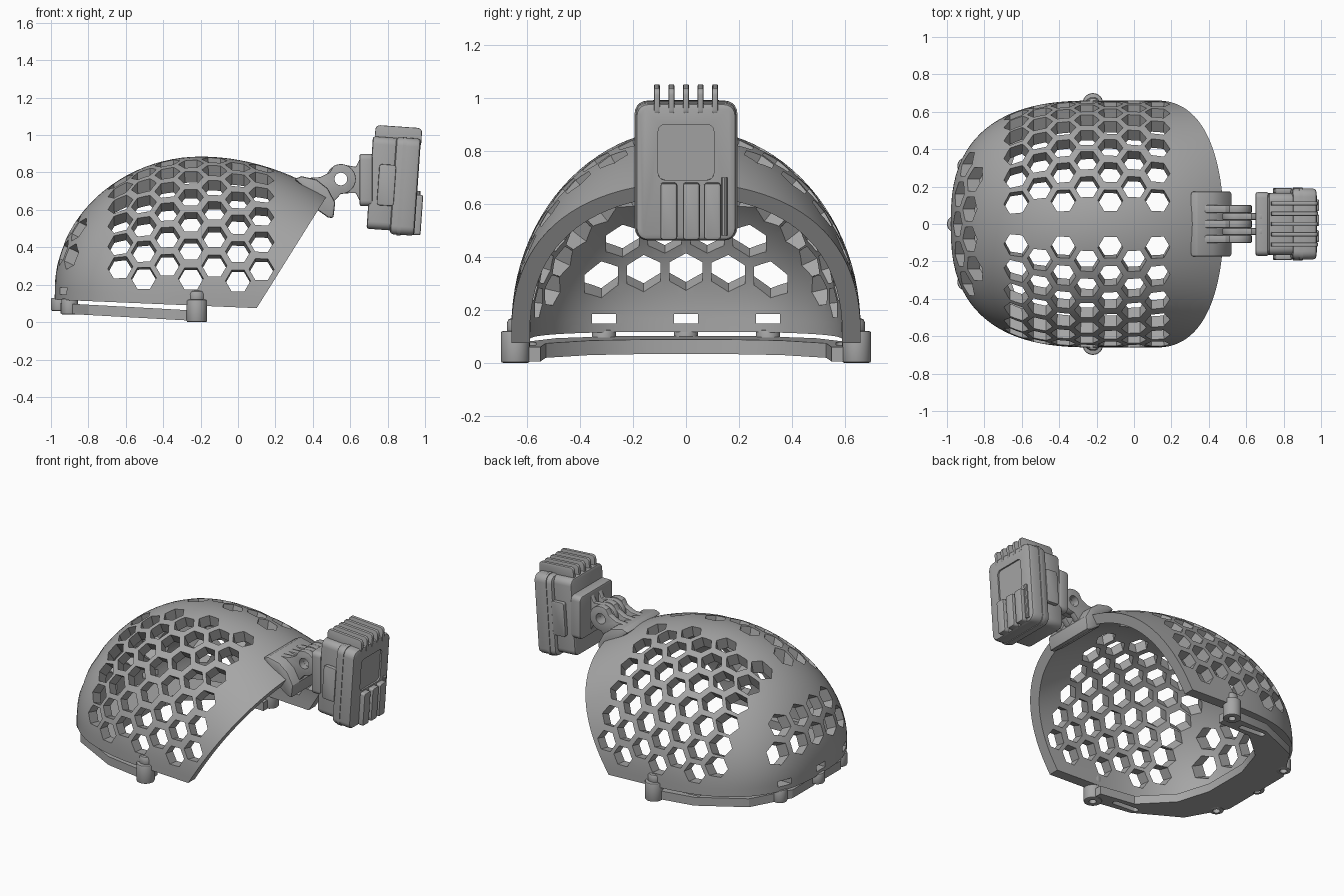
import bpy, bmesh, math
from math import sin, cos, pi, radians
from mathutils import Vector, Matrix

cube = bpy.data.objects.get("Cube")
if cube:
    bpy.data.objects.remove(cube)

GREY = (0.38, 0.38, 0.38, 1)
mat = bpy.data.materials.new("plain grey")
mat.use_nodes = True
mat.diffuse_color = GREY
bsdf = next(n for n in mat.node_tree.nodes if n.type == 'BSDF_PRINCIPLED')
bsdf.inputs["Base Color"].default_value = GREY
bsdf.inputs["Roughness"].default_value = 0.6
parts = []


# ---------- helpers ----------
def to_object(name, bm, keep=True):
    bmesh.ops.recalc_face_normals(bm, faces=bm.faces[:])
    mesh = bpy.data.meshes.new(name)
    bm.to_mesh(mesh)
    bm.free()
    obj = bpy.data.objects.new(name, mesh)
    bpy.context.collection.objects.link(obj)
    if keep:
        mesh.materials.append(mat)
        parts.append(obj)
    else:
        obj.hide_render = True
    return obj


def apply(obj, mod):
    bpy.context.view_layer.objects.active = obj
    bpy.ops.object.modifier_apply(modifier=mod.name)


def cut(obj, *cutters):
    for c in cutters:
        mod = obj.modifiers.new("cut", 'BOOLEAN')
        mod.operation, mod.solver, mod.object = 'DIFFERENCE', 'EXACT', c
        apply(obj, mod)


def prism(name, pts, axis, lo, hi, bevel=0, keep=True):
    """Extrude a flat outline along one axis."""
    place = (lambda a, b, h: (h, a, b), lambda a, b, h: (a, h, b), lambda a, b, h: (a, b, h))[axis]
    bm = bmesh.new()
    low = [bm.verts.new(place(a, b, lo)) for a, b in pts]
    top = [bm.verts.new(place(a, b, hi)) for a, b in pts]
    bm.faces.new(low)
    bm.faces.new(top)
    for i in range(len(pts)):
        j = (i + 1) % len(pts)
        bm.faces.new((low[i], low[j], top[j], top[i]))
    obj = to_object(name, bm, keep)
    if bevel:
        mod = obj.modifiers.new("round", 'BEVEL')
        mod.width, mod.segments, mod.limit_method = bevel, 2, 'ANGLE'
        mod.angle_limit = radians(50)
        apply(obj, mod)
    return obj


def arc(cx, cy, r, a0, a1, n=16):
    return [(cx + r * cos(radians(a0 + (a1 - a0) * i / n)),
             cy + r * sin(radians(a0 + (a1 - a0) * i / n))) for i in range(n + 1)]


def circle(cx, cy, r, n=24):
    return arc(cx, cy, r, 0, 360, n)[:-1]


def rrect(x0, x1, y0, y1, r):
    return (arc(x1 - r, y1 - r, r, 0, 90, 5) + arc(x0 + r, y1 - r, r, 90, 180, 5)
            + arc(x0 + r, y0 + r, r, 180, 270, 5) + arc(x1 - r, y0 + r, r, 270, 360, 5))


# ---------- shell shape ----------
MID, LEN, WIDE, TALL, THICK = -0.2, 0.78, 0.66, 0.885, 0.07


def base(x):      # height where the dome meets its upright skirt
    return 0.17 - 0.045 * (x + 0.98)


def section(x, d=0.0):
    """Half width and dome height at x, shrunk by d for the inner wall."""
    u = min(1, max(0, (MID - x) / (LEN - d)))
    w = (WIDE - d) * max(0, 1 - u ** 2.6) ** (1 / 2.6)
    h = (TALL - d - base(x)) * max(0, 1 - u * u) ** 0.5
    if x > MID:
        h -= 0.44 * (x - MID) ** 2
    return w, h


def wall(s, d, n=48):
    x = MID - (LEN - d) * cos(s * pi / 2) if s <= 1 else MID + (s - 1) * 0.85
    w, h = section(x, d)
    b, skirt = base(x), 0.12 - 0.042 * (x + 0.98)
    arch = [(x, w * cos(pi * j / n), b + h * sin(pi * j / n)) for j in range(n + 1)]
    return [(x, w, skirt)] + arch + [(x, -w, skirt)]


bm = bmesh.new()
steps = [i / 24 for i in range(25)] + [1 + i / 16 for i in range(1, 17)]
loops = [[bm.verts.new(p) for p in wall(s, 0) + wall(s, THICK)[::-1]] for s in steps]
count = len(loops[0])
for a, b in zip(loops, loops[1:]):
    for j in range(count):
        k = (j + 1) % count
        bm.faces.new((a[j], a[k], b[k], b[j]))
end = loops[-1]
for j in range(count // 2 - 1):
    bm.faces.new((end[j], end[j + 1], end[-2 - j], end[-1 - j]))
bmesh.ops.remove_doubles(bm, verts=bm.verts[:], dist=1e-5)
bmesh.ops.dissolve_degenerate(bm, edges=bm.edges[:], dist=1e-6)
shell = to_object("dome_shell", bm)


# ---------- honeycomb cutters ----------
def hex_cutter(bm, c, n, ex, r, out, back, taper):
    n = n.normalized()
    ey = n.cross(ex)
    rings = []
    for o in (out, -back):
        s = r * (1 + o * taper)
        rings.append([bm.verts.new(c + n * o + s * (cos(k * pi / 3) * ex + sin(k * pi / 3) * ey))
                      for k in range(6)])
    bm.faces.new(rings[0])
    bm.faces.new(rings[1])
    for k in range(6):
        j = (k + 1) % 6
        bm.faces.new((rings[0][k], rings[0][j], rings[1][j], rings[1][k]))


def angle_at(length):
    """Angle on the middle section after walking this far up from its base."""
    w, h = section(MID)
    t = walked = 0
    while walked < length:
        walked += 0.002 * math.hypot(w * sin(t), h * cos(t))
        t += 0.002
    return t


bm = bmesh.new()
for col in range(7):
    x = -0.63 + 0.126 * col
    w, h = section(x)
    for row in range(6):
        t = angle_at((0.095 if col % 2 else 0.17) + 0.162 * row)
        for side in (-1, 1):
            c = Vector((x, side * w * cos(t), base(x) + h * sin(t)))
            n = Vector((0, side * cos(t) / w, sin(t) / h))
            hex_cutter(bm, c, n, Vector((1, 0, 0)), 0.067, 0.07, 0.14, 0.6)
# rear holes lean upward as they go out
lean_out, lean_up = Vector((-cos(0.45), 0, sin(0.45))), Vector((sin(0.45), 0, cos(0.45)))
for x, z, ys in ((-0.86, 0.335, (-0.32, -0.16, 0, 0.16, 0.32)), (-0.81, 0.475, (-0.24, -0.08, 0.08, 0.24))):
    for y in ys:
        hex_cutter(bm, Vector((x, y, z)), lean_out, lean_up, 0.073, 0.3, 0.12, 0)
honeycomb = to_object("cutter_honeycomb", bm, False)
mouth = prism("cutter_mouth", [(-0.072, -0.2), (0.679, 1), (2, 1), (2, -0.2)], 1, -1, 1, keep=False)
slots = [prism("cutter_slot", [(y - .045, .148), (y + .045, .148), (y + .045, .185), (y - .045, .185)],
               0, -1.1, -0.75, keep=False) for y in (-0.31, 0, 0.31)]
cut(shell, mouth, honeycomb, *slots)

# ---------- lower ring and its screw bosses ----------
outer = [(-.2, .655), (-.5, .63), (-.8, .49), (-.95, .25)]
inner = [(-.2, .55), (-.45, .53), (-.64, .36), (-.71, .15)]
mirrored = [[(x, -y) for x, y in side[::-1]] for side in (outer, inner)]
ring = prism("lower_ring", outer + mirrored[0] + (inner + mirrored[1])[::-1], 2, 0.005, 0.06)
for y in (-.585, .585):
    cut(ring, prism("cutter_ring_slot", rrect(-.52, -.33, y - .018, y + .018, .017), 2, -.1, .2, keep=False))
for v in ring.data.vertices:
    v.co.z += 0.055 * (MID - v.co.x)
for x, y, lo, hi in ((-.22, .645, 0, .12), (-.22, -.645, 0, .12), (-.955, 0, .06, .13),
                     (-.9, .31, .04, .125), (-.9, -.31, .04, .125)):
    r = 0.055 if lo == 0 else 0.045
    boss = prism("screw_boss", circle(x, y, r), 2, lo, hi, 0.008)
    drill = prism("cutter_drill", circle(x, y, 0.022), 2, -0.1, 0.09, keep=False)
    cut(boss, drill)
    cut(ring, drill)
    if lo == 0:
        prism("boss_hood", circle(x, y * 0.98, 0.045), 2, 0.1, 0.17, 0.02)

# ---------- mount on the shell and hinge ----------
HX, HZ = 0.55, 0.765
prism("mount_pad", [(.30, .765), (.34, .78), (.42, .762), (.48, .715), (.52, .64), (.51, .555),
                    (.48, .56), (.41, .61), (.40, .68)], 1, -0.175, 0.175, 0.012)
pin_hole = prism("cutter_pin", circle(HX, HZ, 0.034), 1, -0.3, 0.3, keep=False)
for y in (-0.08, 0, 0.08):
    finger = prism("mount_finger", [(.49, .62), (.36, .72), (.33, .768), (.44, .775), (.49, .80)]
                   + arc(HX, HZ, 0.08, 120, -90), 1, y - 0.021, y + 0.021, 0.005)
    cut(finger, pin_hole)
for y in (-0.04, 0.04):
    finger = prism("lamp_finger", arc(HX, HZ, 0.078, 80, 280)
                   + [(.63, .69), (.665, .62), (.69, .62), (.69, .90), (.665, .90), (.63, .83)],
                   1, y - 0.018, y + 0.018, 0.005)
    cut(finger, pin_hole)
prism("lamp_bracket", rrect(-.17, .17, .62, .90, .03), 0, 0.65, 0.72, 0.01)

# ---------- lamp, built upright and then leaned forward ----------
first = len(parts)
prism("lamp_back", rrect(-.165, .165, .49, .985, .04), 0, 0.705, 0.845, 0.012)
face = prism("lamp_body", rrect(-.19, .19, .47, .99, .045), 0, 0.83, 0.962, 0.018)
recess = prism("cutter_recess", rrect(-.105, .105, .70, .91, .025), 0, 0.952, 1.1, keep=False)
cut(face, recess)
prism("lamp_lip", rrect(-.194, .194, .466, .994, .047), 0, 0.868, 0.888)
for y in (-.11, -.055, 0, .055, .11):
    prism("cooling_fin", rrect(.715, .965, .94, 1.047, .025), 1, y - 0.011, y + 0.011, 0.005)
for y in (-.065, .02, .1):
    prism("front_rib", rrect(y - .032, y + .032, .475, .69, .012), 0, 0.945, 0.995, 0.008)
prism("latch_rod", circle(0.967, 0.145, 0.012, 10), 2, 0.49, 0.71)
for y in (-.178, .178):
    prism("side_clip", rrect(.75, .84, .62, .84, .015), 1, y - 0.014, y + 0.014, 0.005)
pivot = Matrix.Translation((0.83, 0, 0.75))
lean = pivot @ Matrix.Rotation(radians(4), 4, 'Y') @ pivot.inverted()
for obj in parts[first:]:
    obj.data.transform(lean)

# ---------- tidy up ----------
for obj in [o for o in bpy.data.objects if o.name.startswith("cutter_")]:
    bpy.data.objects.remove(obj)
bpy.ops.object.select_all(action='DESELECT')
for obj in parts:
    obj.select_set(True)
bpy.context.view_layer.objects.active = shell
bpy.ops.object.shade_smooth_by_angle(angle=radians(30))
